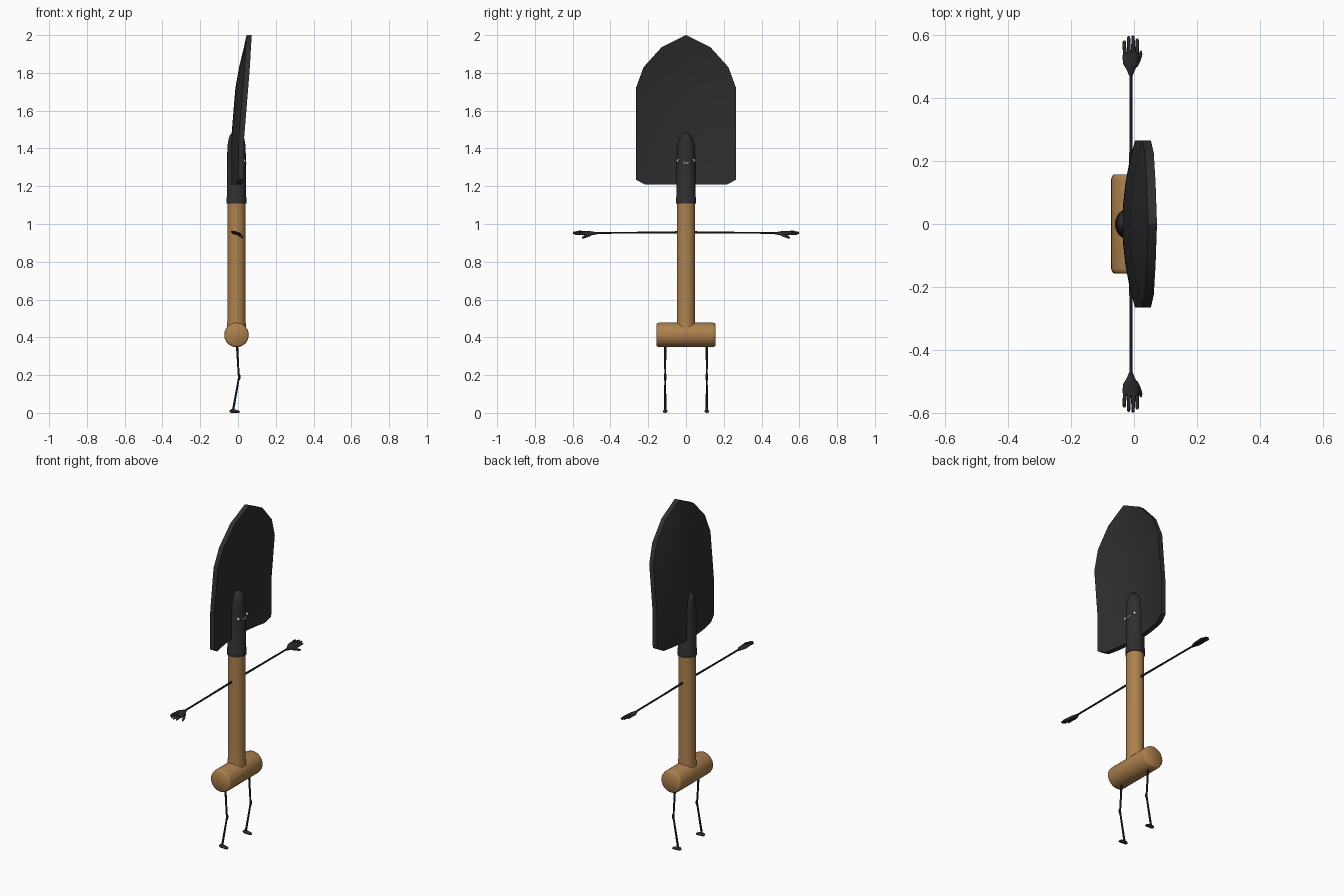
import bpy, bmesh, math
from mathutils import Vector

if "Cube" in bpy.data.objects:
    bpy.data.objects.remove(bpy.data.objects["Cube"])


def material(name, rgb):
    m = bpy.data.materials.new(name)
    m.diffuse_color = (*rgb, 1)
    m.use_nodes = True
    m.node_tree.nodes["Principled BSDF"].inputs["Base Color"].default_value = m.diffuse_color
    return m


STEEL = material("dark steel", (0.028, 0.028, 0.029))
WOOD = material("wood", (0.42, 0.22, 0.075))
LIMB = material("limb black", (0.024, 0.024, 0.025))
WHITE = material("pale grey", (0.7, 0.7, 0.7))

CX = -0.008  # shaft axis


def finish(bm, name, mat, angle=40):
    bmesh.ops.recalc_face_normals(bm, faces=bm.faces)
    me = bpy.data.meshes.new(name)
    bm.to_mesh(me)
    bm.free()
    me.materials.append(mat)
    ob = bpy.data.objects.new(name, me)
    bpy.context.collection.objects.link(ob)
    bpy.ops.object.select_all(action='DESELECT')
    ob.select_set(True)
    bpy.context.view_layer.objects.active = ob
    bpy.ops.object.shade_smooth_by_angle(angle=math.radians(angle))
    return ob


def loft(bm, rings, u, v, n=16):
    """Skin ellipses given as (centre, radius along u, radius along v)."""
    u, v = Vector(u), Vector(v)
    loops = []
    for c, a, b in rings:
        loops.append([bm.verts.new(Vector(c) + u * a * math.cos(math.tau * i / n)
                                   + v * b * math.sin(math.tau * i / n)) for i in range(n)])
    for p, q in zip(loops, loops[1:]):
        for i in range(n):
            j = (i + 1) % n
            bm.faces.new((p[i], p[j], q[j], q[i]))
    bm.faces.new(loops[0])
    bm.faces.new(loops[-1])


def tube(bm, points, radii, n=8):
    """Round limb through points."""
    pts = [Vector(p) for p in points]
    d = (pts[-1] - pts[0]).normalized()
    u = d.cross(Vector((0, 1, 0)) if abs(d.y) < 0.7 else Vector((0, 0, 1))).normalized()
    v = d.cross(u)
    loft(bm, [(p, r, r) for p, r in zip(pts, radii)], u, v, n)


X, Y, Z = (1, 0, 0), (0, 1, 0), (0, 0, 1)

# Blade: dished sheet leaning toward +x near the tip
bm = bmesh.new()
rows = [(1.21, 0.22, -0.036), (1.235, 0.265, -0.037), (1.45, 0.265, -0.036), (1.72, 0.265, -0.014),
        (1.83, 0.225, 0.006), (1.935, 0.13, 0.031), (2.0, 0.0, 0.045)]
cols = 8
grid = []
for z, w, x in rows:
    ys = [w * (2 * i / cols - 1) for i in range(cols + 1)]
    grid.append([bm.verts.new((x + 0.04 * (y / 0.265) ** 2, y, z)) for y in ys])
for a, b in zip(grid, grid[1:]):
    for i in range(cols):
        bm.faces.new((a[i], a[i + 1], b[i + 1], b[i]))
bmesh.ops.remove_doubles(bm, verts=bm.verts, dist=1e-5)
ext = bmesh.ops.extrude_face_region(bm, geom=bm.faces[:], use_keep_orig=True)
for v in ext["geom"]:
    if isinstance(v, bmesh.types.BMVert):
        v.co.x += 0.028
finish(bm, "blade", STEEL, 30)

# Socket holding the shaft, with a collar and a flattened rounded end
bm = bmesh.new()
prof = [(1.108, .053, .053), (1.14, .053, .053), (1.146, .05, .05), (1.38, .049, .049),
        (1.42, .047, .045), (1.45, .042, .036), (1.472, .034, .022), (1.484, .02, .008)]
loft(bm, [((CX, 0, z), a, b) for z, a, b in prof], X, Y, 24)
finish(bm, "socket", STEEL)

# Wooden shaft and cross grip
bm = bmesh.new()
loft(bm, [((CX, 0, z), r, r) for z, r in ((0.43, .054), (0.465, .05), (0.49, .048), (1.13, .048))], X, Y, 24)
finish(bm, "shaft", WOOD)
bm = bmesh.new()
loft(bm, [((CX, y, 0.413), r, r) for y, r in
          ((-.157, .056), (-.152, .062), (-.14, .065), (.14, .065), (.152, .062), (.157, .056))], X, Z, 28)
finish(bm, "grip", WOOD)

for s, side in ((-1, "right"), (1, "left")):
    # Arm
    bm = bmesh.new()
    tube(bm, [(-.01, s * .03, .956), (-.01, s * .25, .954), (-.01, s * .485, .953)], [.006, .005, .005])
    finish(bm, side + "_arm", LIMB)

    # Hand: palm, four fingers and a drooping thumb
    bm = bmesh.new()
    palm = [(.472, .006, .006), (.49, .013, .008), (.508, .024, .010), (.53, .027, .010), (.547, .024, .007)]
    loft(bm, [((-.01, s * y, .951), a, b) for y, a, b in palm], Vector((1, 0, -.25)), Z, 12)
    for x, tip, z in ((-.031, .584, .957), (-.017, .598, .955), (-.003, .600, .951), (.010, .590, .946)):
        tube(bm, [(x * .9, s * .535, z), (x, s * .565, z + .002), (x, s * (tip - .004), z), (x, s * tip, z)],
             [.006, .006, .005, .002])
    tube(bm, [(.004, s * .503, .946), (.014, s * .522, .938), (.021, s * .54, .930), (.023, s * .55, .927)],
         [.008, .0075, .006, .003])
    finish(bm, side + "_hand", LIMB, 60)

    # Leg with a bent knee
    y = s * .11
    bm = bmesh.new()
    tube(bm, [(-.006, y, .37), (.003, y, .21), (.006, y, .197), (.006, y, .183), (.002, y, .17), (-.026, y, .014)],
         [.006, .005, .007, .007, .005, .006])
    finish(bm, side + "_leg", LIMB)

    # Foot
    bm = bmesh.new()
    foot = [(-.044, .005, .004, .009), (-.036, .010, .010, .010), (-.02, .011, .010, .010),
            (-.005, .013, .0075, .0075), (.006, .011, .005, .006), (.01, .005, .002, .003)]
    loft(bm, [((x, y, c), a, b) for x, a, b, c in foot], Y, Z, 12)
    finish(bm, side + "_foot", LIMB, 60)

    # Eye: small white bead with a dark pupil
    for part, mat, r, dx in (("eye", WHITE, .009, 0), ("pupil", LIMB, .005, .006)):
        bm = bmesh.new()
        bmesh.ops.create_uvsphere(bm, u_segments=12, v_segments=8, radius=r)
        bmesh.ops.translate(bm, verts=bm.verts, vec=(.031 + dx, s * (.041 - dx * .3), 1.335))
        finish(bm, side + "_" + part, mat, 60)

# Mouth: thin smiling strip of teeth wrapped on the socket
bm = bmesh.new()
pts = []
for i in range(9):
    t = i / 4 - 1
    a = t * .5
    pts.append((CX + .05 * math.cos(a), .05 * math.sin(a), 1.322 + .01 * t * t))
tube(bm, pts, [.001, .003, .004, .0045, .0045, .0045, .004, .003, .001], 6)
finish(bm, "mouth", WHITE)
